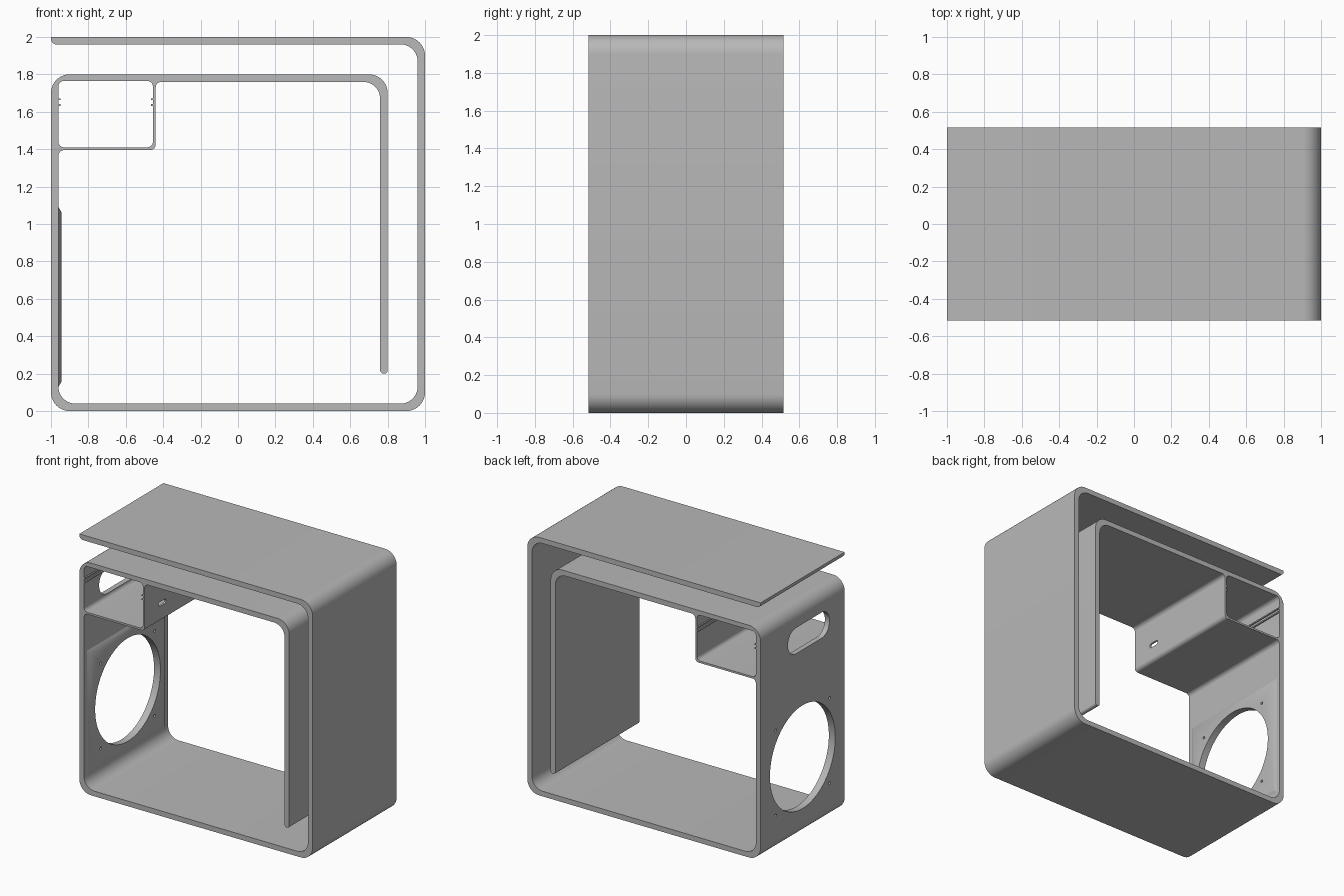
import bpy, bmesh, math
from mathutils import Vector

if "Cube" in bpy.data.objects:
    bpy.data.objects.remove(bpy.data.objects["Cube"], do_unlink=True)

DEPTH = 0.515  # half depth
grey = bpy.data.materials.new("plain_grey")
grey.use_nodes = True
grey.diffuse_color = (0.48, 0.48, 0.48, 1)
grey.node_tree.nodes["Principled BSDF"].inputs["Base Color"].default_value = grey.diffuse_color


def rounded(corners, steps=10):
    """Outline through (u, v, radius) corners, each filleted with an arc."""
    out = []
    for i, (u, v, r) in enumerate(corners):
        p = Vector((u, v))
        if r == 0:
            out.append(p)
            continue
        a = (Vector(corners[i - 1][:2]) - p).normalized()
        b = (Vector(corners[(i + 1) % len(corners)][:2]) - p).normalized()
        for k in range(steps + 1):
            t = math.pi / 2 * k / steps
            out.append(p + a * r * (1 - math.sin(t)) + b * r * (1 - math.cos(t)))
    return out


def rect(u0, u1, v0, v1, r=0):
    return rounded([(u0, v0, r), (u1, v0, r), (u1, v1, r), (u0, v1, r)])


def circle(u, v, r, n=64):
    return [Vector((u + r * math.cos(k * math.tau / n), v + r * math.sin(k * math.tau / n)))
            for k in range(n)]


def prism(name, outline, axis, lo, hi, inset=0):
    """Extrude a flat outline along x or y; inset tapers the far end."""
    bm = bmesh.new()

    def place(p, d):
        return (d, p.x, p.y) if axis == "x" else (p.x, d, p.y)

    mid = sum(outline, Vector((0, 0))) / len(outline)
    near = [bm.verts.new(place(p, lo)) for p in outline]
    far = []
    for p in outline:
        q = p - mid
        shift = Vector((math.copysign(inset, q.x), math.copysign(inset, q.y)))
        far.append(bm.verts.new(place(p - shift, hi)))
    bm.faces.new(near)
    bm.faces.new(far)
    for i in range(len(outline)):
        bm.faces.new((near[i - 1], near[i], far[i], far[i - 1]))
    bmesh.ops.recalc_face_normals(bm, faces=bm.faces)
    mesh = bpy.data.meshes.new(name)
    bm.to_mesh(mesh)
    bm.free()
    mesh.materials.append(grey)
    ob = bpy.data.objects.new(name, mesh)
    bpy.context.collection.objects.link(ob)
    return ob


def cut(ob, cutters):
    for c in cutters:
        m = ob.modifiers.new("cut", "BOOLEAN")
        m.operation, m.solver, m.object = "DIFFERENCE", "EXACT", c
    bpy.context.view_layer.update()
    graph = bpy.context.evaluated_depsgraph_get()
    mesh = bpy.data.meshes.new_from_object(ob.evaluated_get(graph))
    ob.modifiers.clear()
    ob.data = mesh


# Spiral shell with the corner compartment, as one continuous section
shell = prism("spiral_shell", rounded([
    (-1, 2, 0), (1, 2, .1), (1, 0, .1), (-1, 0, .1), (-1, 1.8, .1),
    (.8, 1.8, .1), (.8, .2, .018), (.76, .2, .018), (.76, 1.76, .09),
    (-.44, 1.76, .03), (-.44, 1.395, .03), (-.96, 1.395, .03),
    (-.96, .04, .09), (.96, .04, .09), (.96, 1.96, .09), (-1, 1.96, .03)]),
    "y", -DEPTH, DEPTH)

# Bevelled mounting plate inside the side wall
plate = prism("mounting_plate", rect(-.49, .49, .12, 1.1), "x", -.965, -.945, .035)

# Openings: compartment, handle, cable slot, round port, screw holes
opening = prism("compartment_cutter", rect(-.96, -.455, 1.41, 1.765, .03), "y", -1, 1)
handle = prism("handle_cutter", rect(-.33, .18, 1.44, 1.64, .099), "x", -1.1, -.9)
cable = prism("cable_slot_cutter", rect(-.345, -.255, 1.515, 1.55, .017), "x", -.5, -.4)
port = prism("port_cutter", circle(0, .61, .4, 96), "x", -1.1, -.9)
screws = [prism("screw_cutter", circle(y, .61 + z, .011, 16), "x", -1.1, -.9)
          for y in (-.33, .33) for z in (-.33, .33)]
cut(shell, [opening, handle, cable, port] + screws)
cut(plate, [port] + screws)
for c in [opening, handle, cable, port] + screws:
    bpy.data.objects.remove(c, do_unlink=True)

# Paired guide rails along both compartment walls
parts = [shell, plate]
for side, x0, x1 in (("right", -.962, -.95), ("left", -.465, -.453)):
    for level, z in (("lower", 1.631), ("upper", 1.662)):
        parts.append(prism(f"{level}_{side}_rail", rect(x0, x1, z, z + .01),
                           "y", -DEPTH, DEPTH))
for rail in parts[2:]:
    if "right" in rail.name and "lower" in rail.name:
        rail.data.name = "rail"

# Smooth the rounded bends, keep the edges crisp
bpy.ops.object.select_all(action="DESELECT")
for ob in parts:
    ob.select_set(True)
bpy.context.view_layer.objects.active = shell
bpy.ops.object.shade_smooth_by_angle(angle=math.radians(30))
